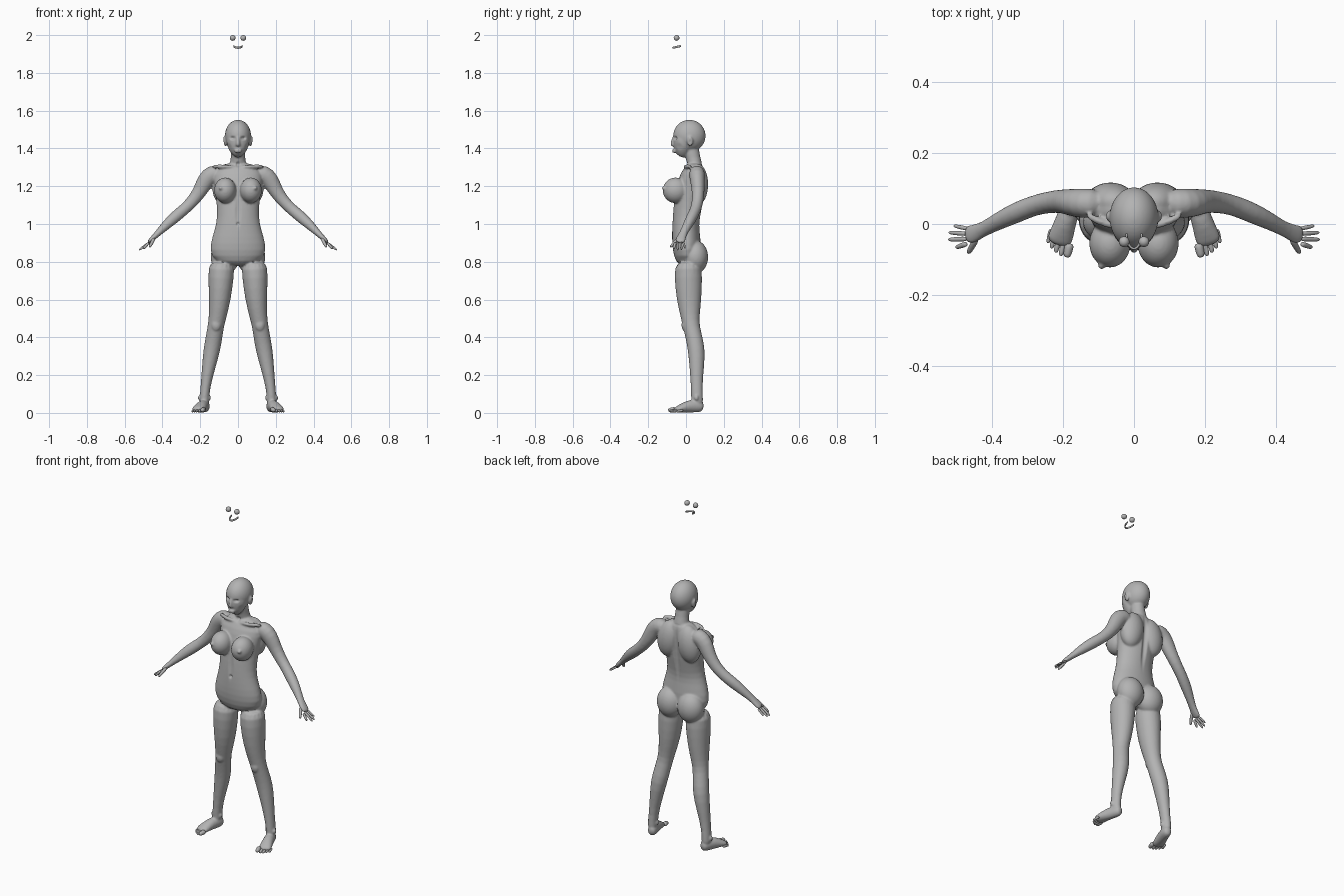
import bpy, bmesh, math
from mathutils import Vector, Matrix

old = bpy.data.objects.get("Cube")
if old:
    bpy.data.objects.remove(old)

grey = bpy.data.materials.new("plain grey")
grey.use_nodes = True
tone = (0.45, 0.45, 0.45, 1)
grey.diffuse_color = tone
grey.node_tree.nodes["Principled BSDF"].inputs["Base Color"].default_value = tone

X, Y = Vector((1, 0, 0)), Vector((0, 1, 0))
SIDES = (1, -1)


def loft(bm, rings, ref=Y, side=1, sides=16):
    """Tube through (x, y, z, radius across, radius along ref)."""
    centres = [Vector((r[0] * side, r[1], r[2])) for r in rings]
    axis = Vector((ref.x * side, ref.y, ref.z))
    loops = []
    for i, ring in enumerate(rings):
        t = (centres[min(i + 1, len(rings) - 1)] - centres[max(i - 1, 0)]).normalized()
        b = (axis - t * axis.dot(t)).normalized()
        a = b.cross(t)
        loops.append([bm.verts.new(centres[i] + a * ring[3] * math.cos(k) + b * ring[4] * math.sin(k))
                      for k in (math.tau * j / sides for j in range(sides))])
    for low, high in zip(loops, loops[1:]):
        for j in range(sides):
            n = (j + 1) % sides
            bm.faces.new((low[j], low[n], high[n], high[j]))
    bm.faces.new(loops[0])
    bm.faces.new(loops[-1])


def ball(bm, centre, radii, side=1, tilt=0):
    place = Matrix.Translation((centre[0] * side, centre[1], centre[2]))
    turn = Matrix.Rotation(tilt * side, 4, 'Y')
    size = Matrix.Diagonal((*radii, 1))
    bmesh.ops.create_uvsphere(bm, u_segments=24, v_segments=16, radius=1, matrix=place @ turn @ size)


def digit(bm, base, tip, radius, side):
    """Tapered finger or toe with a rounded tip."""
    a, b = Vector(base), Vector(tip)
    rings = []
    for f, w in ((0, .9), (.3, 1), (.55, .95), (.8, .88), (.95, .65), (1, .3)):
        p = a.lerp(b, f)
        rings.append((*p, radius * w, radius * w))
    loft(bm, rings, Vector((.3, .1, 1)), side, 10)


def finish(name, bm, subdivide=1):
    bmesh.ops.recalc_face_normals(bm, faces=bm.faces)
    mesh = bpy.data.meshes.new(name)
    bm.to_mesh(mesh)
    bm.free()
    mesh.shade_smooth()
    mesh.materials.append(grey)
    obj = bpy.data.objects.new(name, mesh)
    bpy.context.collection.objects.link(obj)
    if subdivide:
        obj.modifiers.new("rounding", 'SUBSURF').levels = subdivide
        obj.modifiers["rounding"].render_levels = subdivide
    return obj


body = bmesh.new()

# Torso: height, half width, front, back
TORSO = [(1.325, .06, .01, .085), (1.30, .10, .0, .095), (1.26, .135, -.03, .10),
         (1.20, .125, -.05, .10), (1.12, .114, -.065, .092), (1.03, .110, -.072, .072),
         (.97, .124, -.074, .07), (.90, .147, -.075, .08), (.83, .15, -.066, .08), (.775, .08, -.04, .05)]
loft(body, [(0, (f + b) / 2, z, w, (b - f) / 2) for z, w, f, b in TORSO], sides=24)

# Neck and head
loft(body, [(0, .05, 1.29, .055, .045), (0, .043, 1.33, .04, .038),
            (0, .032, 1.37, .038, .04), (0, .025, 1.42, .04, .045)])
ball(body, (0, .018, 1.467), (.07, .087, .085))
loft(body, [(0, -.035, 1.358, .016, .02), (0, -.026, 1.372, .034, .036), (0, -.018, 1.395, .051, .048),
            (0, -.014, 1.425, .062, .056), (0, -.01, 1.46, .064, .06), (0, 0, 1.49, .05, .05)])
loft(body, [(0, -.064, 1.465, .007, .008), (0, -.071, 1.44, .008, .008),
            (0, -.077, 1.422, .012, .01), (0, -.066, 1.413, .012, .008)])
for z in (1.382, 1.392):
    ball(body, (0, -.062, z), (.02, .011, .006))

for s in SIDES:
    ball(body, (.071, .022, 1.437), (.007, .016, .027), s, .15)         # ear
    loft(body, [(.01, .0, 1.30, .009, .009), (.07, -.01, 1.305, .01, .01),
                (.14, .03, 1.305, .012, .012)], Vector((0, 0, 1)), s)   # collarbone
    ball(body, (.068, -.055, 1.178), (.059, .069, .068), s)             # breast
    ball(body, (.092, -.118, 1.19), (.01, .01, .01), s)
    ball(body, (.066, .062, 1.21), (.07, .056, .11), s, -.15)           # shoulder blade
    ball(body, (.068, .05, .825), (.078, .068, .088), s)                # buttock
    # Arm and palm
    loft(body, [(.09, .058, 1.27, .042, .042), (.14, .058, 1.266, .05, .043),
                (.17, .06, 1.235, .048, .04), (.20, .065, 1.175, .038, .034),
                (.24, .062, 1.12, .033, .031), (.285, .052, 1.077, .03, .029),
                (.33, .033, 1.04, .032, .03), (.375, .012, 1.0, .027, .026),
                (.425, -.015, .95, .017, .02), (.45, -.026, .925, .014, .027),
                (.478, -.035, .9, .01, .029)], side=s)
    # Leg
    loft(body, [(.085, .012, .81, .072, .07), (.09, .012, .72, .069, .076),
                (.096, .016, .60, .059, .067), (.108, .022, .51, .047, .051),
                (.118, .028, .455, .043, .044), (.132, .05, .37, .046, .046),
                (.145, .058, .30, .043, .045), (.168, .056, .17, .028, .032),
                (.178, .058, .09, .025, .031), (.178, .06, .03, .027, .034)], side=s)
    ball(body, (.116, -.006, .465), (.026, .018, .033), s)              # kneecap
    for x in (.153, .203):
        ball(body, (x, .055, .08), (.01, .012, .014), s)                # ankle bones
    # Foot
    loft(body, [(.168, .094, .03, .024, .02), (.174, .065, .036, .034, .028),
                (.19, .015, .036, .035, .03), (.205, -.03, .023, .022, .036),
                (.215, -.062, .014, .012, .038)], X, s)

figure = finish("body", body)
fuse = figure.modifiers.new("fuse", 'REMESH')
fuse.mode, fuse.voxel_size = 'VOXEL', .0055
soften = figure.modifiers.new("soften", 'SMOOTH')
soften.factor, soften.iterations = .5, 4
view = bpy.context.evaluated_depsgraph_get()
view.update()
fused = bpy.data.meshes.new_from_object(figure.evaluated_get(view))
figure.modifiers.clear()
figure.data = fused

# Sculpted hollows and creases: centre, reach, push
HOLLOWS = [((.029, -.066, 1.455), (.02, .04, .012), (0, .014, 0)),      # eye sockets
           ((0, .11, 1.13), (.022, .07, .22), (0, .014, 0)),            # spine
           ((0, -.075, 1.075), (.02, .03, .12), (0, .007, 0)),          # belly line
           ((0, -.075, 1.0), (.012, .03, .014), (0, .01, 0)),           # navel
           ((0, .0, 1.315), (.014, .04, .02), (0, .012, 0)),            # throat notch
           ((.07, .022, 1.437), (.02, .01, .016), (-.005, 0, 0)),       # ear bowl
           ((.06, -.05, 1.405), (.03, .04, .03), (-.006, 0, 0))]        # cheeks
HOLLOWS[1] = (HOLLOWS[1][0], HOLLOWS[1][1], (0, -.014, 0))
for centre, reach, push in HOLLOWS:
    for s in SIDES if centre[0] else (1,):
        for v in fused.vertices:
            d = sum(((v.co[i] - centre[i] * (s if i == 0 else 1)) / reach[i]) ** 2 for i in range(3))
            if d < 1:
                v.co += Vector((push[0] * s, push[1], push[2])) * (1 - d) ** 2
fused.shade_smooth()

# Fingers and toes
for s, label in zip(SIDES, ("left", "right")):
    hand = bmesh.new()
    tips = [(.502, -.066, .868), (.524, -.044, .862), (.523, -.024, .864), (.509, -.005, .872)]
    for i, tip in enumerate(tips):
        digit(hand, (.472 - .002 * i, -.056 + .014 * i, .902), tip, .0078 - .0005 * i, s)
    digit(hand, (.444, -.04, .925), (.468, -.082, .878), .0095, s)
    finish(label + "_fingers", hand)

    foot = bmesh.new()
    ends = [(.190, -.094), (.207, -.09), (.221, -.081), (.233, -.069), (.243, -.054)]
    for i, (x, y) in enumerate(ends):
        r = .0135 if i == 0 else .009 - .0005 * i
        digit(foot, (x - .009, y + .04, r + .006), (x, y, r), r, s)
    finish(label + "_toes", foot)

    # Loose eyeballs above the figure
    eye = bmesh.new()
    ball(eye, (.028, -.05, 1.985), (.015, .015, .015), s)
    finish(label + "_eyeball", eye, 0)

# Loose curved row of teeth above the figure
teeth = bmesh.new()
arc = [math.pi * k / 12 for k in range(13)]
loft(teeth, [(.022 * math.cos(a), -.025 - .045 * math.sin(a), 1.943 - .01 * math.sin(a), .004, .006)
             for a in arc], Vector((0, 0, 1)), sides=8)
finish("teeth", teeth)
